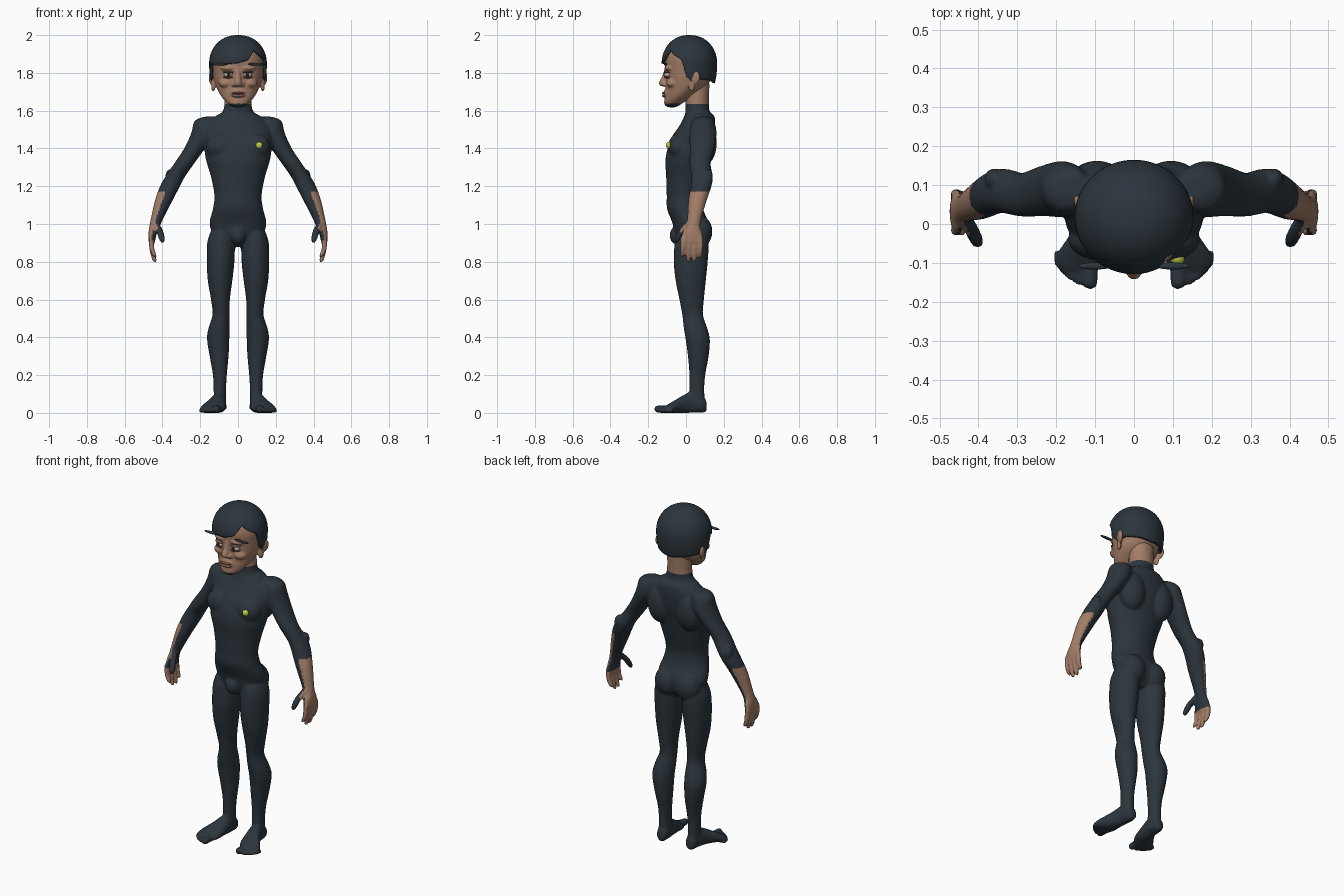
import bpy, bmesh, math
from mathutils import Vector, Matrix

cube = bpy.data.objects.get("Cube")
if cube:
    bpy.data.objects.remove(cube, do_unlink=True)


def material(name, rgb):
    m = bpy.data.materials.new(name)
    m.use_nodes = True
    m.diffuse_color = (*rgb, 1)
    node = m.node_tree.nodes["Principled BSDF"]
    node.inputs["Base Color"].default_value = (*rgb, 1)
    node.inputs["Roughness"].default_value = 0.8
    return m


SUIT = material("dark suit", (0.025, 0.036, 0.046))
SKIN = material("brown skin", (0.36, 0.205, 0.135))
LIP = material("lip brown", (0.23, 0.105, 0.08))
WHITE = material("eye white", (0.5, 0.45, 0.4))
IRIS = material("dark iris", (0.03, 0.018, 0.012))
LIME = material("lime badge", (0.5, 0.6, 0.06))


def spline(rings, steps=5):
    """Catmull-Rom resampling of a list of section tuples."""
    out = []
    for i in range(len(rings) - 1):
        a, b, c, d = (rings[max(0, min(len(rings) - 1, i + k))] for k in (-1, 0, 1, 2))
        for s in range(steps):
            t = s / steps
            out.append([0.5 * (2 * q + (r - p) * t + (2 * p - 5 * q + 4 * r - w) * t * t
                               + (3 * q - p - 3 * r + w) * t ** 3)
                        for p, q, r, w in zip(a, b, c, d)])
    return out + [list(rings[-1])]


def loft(bm, rings, side=1, up=False, n=32):
    """Closed tube through sections (x, y, z, r1, r2); up = sections stand upright."""
    loops = []
    for x, y, z, r1, r2 in spline(rings):
        loop = []
        for k in range(n):
            a = math.tau * k / n
            u, v = r1 * math.cos(a), r2 * math.sin(a)
            p = (x + u, y, z + v) if up else (x + u, y + v, z)
            loop.append(bm.verts.new((p[0] * side, p[1], p[2])))
        loops.append(loop)
    for a, b in zip(loops, loops[1:]):
        for k in range(n):
            bm.faces.new((a[k], a[k - 1], b[k - 1], b[k]))
    bm.faces.new(loops[0])
    bm.faces.new(loops[-1])


def ball(bm, pos, size, side=1, tilt=0):
    m = (Matrix.Translation((pos[0] * side, pos[1], pos[2]))
         @ Matrix.Rotation(tilt * side, 4, 'Z') @ Matrix.Diagonal((*size, 1)))
    bmesh.ops.create_uvsphere(bm, u_segments=24, v_segments=16, radius=1, matrix=m)


def finish(bm, name, mats):
    bmesh.ops.recalc_face_normals(bm, faces=bm.faces)
    me = bpy.data.meshes.new(name)
    bm.to_mesh(me)
    bm.free()
    ob = bpy.data.objects.new(name, me)
    bpy.context.collection.objects.link(ob)
    for m in mats:
        me.materials.append(m)
    me.shade_smooth()
    return ob


def fuse(ob, voxel, rule, mats):
    """Melt overlapping pieces into one skin and colour its faces by rule."""
    mod = ob.modifiers.new("fuse", 'REMESH')
    mod.mode, mod.voxel_size = 'VOXEL', voxel
    mod = ob.modifiers.new("soften", 'SMOOTH')
    mod.factor, mod.iterations = 0.5, 4
    deps = bpy.context.evaluated_depsgraph_get()
    me = bpy.data.meshes.new_from_object(ob.evaluated_get(deps))
    ob.modifiers.clear()
    ob.data = me
    me.materials.clear()
    for m in mats:
        me.materials.append(m)
    for p in me.polygons:
        p.material_index = rule(p.center, p.normal)
    me.shade_smooth()


# Torso and neck
bm = bmesh.new()
torso = [(.88, .02, .04, .05), (.93, .03, .12, .085), (1, .025, .15, .095),
         (1.08, -.005, .133, .095), (1.15, -.01, .125, .092), (1.25, 0, .143, .105),
         (1.35, .01, .172, .118), (1.45, .035, .18, .115), (1.52, .06, .17, .095),
         (1.57, .07, .12, .08), (1.61, .06, .075, .062), (1.75, .06, .07, .065)]
loft(bm, [(0, cy, z, rx, ry) for z, cy, rx, ry in torso], n=48)
ball(bm, (0, -.045, .94), (.042, .042, .05))

for s in (1, -1):
    # Chest, shoulder blades and buttocks
    ball(bm, (.085, -.038, 1.41), (.085, .056, .07), s)
    ball(bm, (.095, .095, 1.43), (.08, .068, .12), s)
    ball(bm, (.068, .07, .96), (.075, .07, .085), s)
    # Arm and palm
    loft(bm, [(.15, .09, 1.568, .03, .03), (.17, .09, 1.545, .06, .058),
              (.185, .09, 1.48, .063, .072), (.23, .085, 1.4, .055, .065),
              (.285, .075, 1.32, .053, .056), (.333, .085, 1.25, .052, .057),
              (.36, .08, 1.2, .053, .055), (.395, .06, 1.12, .046, .048),
              (.438, .04, 1, .029, .036), (.452, .033, .95, .022, .054),
              (.457, .03, .9, .016, .056)], s)
    # Elbow point
    ball(bm, (.36, .115, 1.25), (.025, .028, .04), s)
    # Fingers and thumb
    for i, tip in enumerate((.825, .798, .798, .82)):
        y = -.016 + .031 * i
        loft(bm, [(.457, y, .93, .014, .014), (.456, y, .87, .014, .0135),
                  (.442, y - .003, tip + .01, .012, .011),
                  (.438, y - .004, tip, .005, .005)], s, n=16)
    loft(bm, [(.435, .02, 1.01, .015, .02), (.415, -.02, .965, .019, .019),
              (.403, -.045, .92, .016, .016), (.4, -.05, .9, .007, .007)], s, n=16)
    # Leg
    loft(bm, [(.085, .03, .96, .06, .075), (.09, .03, .9, .073, .09),
              (.092, .025, .8, .073, .09), (.095, .025, .7, .065, .08),
              (.093, .03, .6, .05, .065), (.09, .035, .52, .045, .055),
              (.1, .05, .45, .056, .062), (.105, .062, .39, .059, .064),
              (.1, .065, .3, .05, .055), (.096, .06, .2, .037, .042),
              (.096, .057, .12, .033, .04), (.095, .058, .02, .034, .045)], s)
    # Foot and toes
    loft(bm, [(.095, .11, .03, .012, .015), (.095, .095, .042, .03, .04),
              (.1, .03, .055, .037, .055), (.112, -.02, .045, .048, .045),
              (.13, -.07, .03, .064, .03), (.142, -.105, .02, .058, .02),
              (.14, -.12, .018, .045, .014)], s, up=True)
    for x, y, r in ((.113, -.168, .02), (.142, -.158, .014), (.162, -.146, .0135),
                    (.179, -.132, .013), (.194, -.112, .012)):
        loft(bm, [(x, -.07, r, r, r), (x, y + .025, r, r, r),
                  (x, y + .008, r, r * .85, r * .8), (x, y, r, r * .3, r * .3)],
             s, up=True, n=16)


def body_rule(c, n):
    out = n.x * (1 if c.x > 0 else -1)
    back_of_hand = abs(c.x) > .37 and c.z < 1.17 and out > .15 and abs(c.x) > .42 - .2 * (c.z - 1)
    fingers = abs(c.x) > .426 and c.z < .915
    return int(back_of_hand or fingers or c.z > 1.632)


body = finish(bm, "body", [SUIT])
fuse(body, .007, body_rule, [SUIT, SKIN])

# Head with nose, brow ridge, cheeks, lips base and ears
bm = bmesh.new()
skull = [(1.618, -.075, .025, .022), (1.635, -.07, .052, .045), (1.67, -.042, .085, .07),
         (1.72, -.003, .112, .104), (1.77, .012, .126, .121), (1.82, .018, .132, .128),
         (1.87, .018, .135, .131), (1.92, .018, .12, .119), (1.96, .02, .09, .085),
         (1.98, .02, .03, .03)]
loft(bm, [(0, cy, z, rx, ry) for z, cy, rx, ry in skull], n=48)
loft(bm, [(0, -.1, 1.825, .013, .014), (0, -.112, 1.78, .014, .015),
          (0, -.122, 1.75, .02, .022), (0, -.118, 1.73, .018, .016)], n=16)
ball(bm, (0, -.122, 1.743), (.02, .022, .015))
ball(bm, (0, -.098, 1.69), (.045, .022, .03))
ball(bm, (0, -.092, 1.645), (.035, .025, .02))
for s in (1, -1):
    ball(bm, (.021, -.112, 1.738), (.014, .015, .011), s)
    ball(bm, (.055, -.09, 1.825), (.04, .022, .012), s, .35)
    ball(bm, (.07, -.078, 1.745), (.035, .025, .022), s, .5)
    ball(bm, (.138, .045, 1.775), (.013, .032, .04), s, -.4)
    ball(bm, (.131, .03, 1.73), (.01, .018, .03), s, -.3)
head = finish(bm, "head", [SKIN])
fuse(head, .006, lambda c, n: int(c.z < 1.638), [SKIN, SUIT])

# Lips
for name, z, h in (("upper_lip", 1.693, .007), ("lower_lip", 1.679, .009)):
    bm = bmesh.new()
    ball(bm, (0, -.114, z), (.034, .013, h))
    finish(bm, name, [LIP])

# Eyes, lids and eyebrows
for s, label in ((1, "left"), (-1, "right")):
    for part, pos, size, mat, tilt in (
            ("eyeball", (.051, -.096, 1.79), (.024, .02, .014), WHITE, .3),
            ("iris", (.05, -.112, 1.79), (.01, .006, .011), IRIS, .2),
            ("upper_lid", (.051, -.098, 1.804), (.03, .02, .006), LIP, .3),
            ("lower_lid", (.051, -.097, 1.776), (.027, .018, .005), LIP, .3),
            ("eyebrow", (.1, -.108, 1.846), (.046, .009, .007), SUIT, 0)):
        bm = bmesh.new()
        ball(bm, pos, size, s, tilt)
        finish(bm, f"{label}_{part}", [mat])

# Hair cap with a swept fringe: hem height by angle from the front
HEM = [(-180, 1.745), (-115, 1.765), (-95, 1.755), (-84, 1.78), (-75, 1.85), (-55, 1.84),
       (-30, 1.845), (0, 1.852), (20, 1.868), (38, 1.925), (52, 1.9), (73, 1.87),
       (84, 1.78), (95, 1.755), (115, 1.765), (180, 1.745)]


def hem(deg):
    for (a, za), (b, zb) in zip(HEM, HEM[1:]):
        if deg <= b:
            return za + (zb - za) * (deg - a) / (b - a)


bm = bmesh.new()
COLS, ROWS = 120, 20
grid = []
for i in range(COLS):
    deg = -180 + 360 * i / COLS
    a = math.radians(deg)
    low = math.asin((hem(deg) - 1.85) / .15)
    col = []
    for j in range(ROWS):
        phi = low + (math.pi / 2 - low) * j / ROWS
        r = math.cos(phi) ** .9 if phi > 0 else 1 - .3 * (1 - math.cos(phi))
        col.append(bm.verts.new((.153 * r * math.sin(a), .018 - .147 * r * math.cos(a),
                                 1.85 + .15 * math.sin(phi))))
    grid.append(col)
crown = bm.verts.new((0, .018, 2))
for i in range(COLS):
    a, b = grid[i - 1], grid[i]
    for j in range(ROWS - 1):
        bm.faces.new((a[j], b[j], b[j + 1], a[j + 1]))
    bm.faces.new((a[-1], b[-1], crown))
hair = finish(bm, "hair", [SUIT])
mod = hair.modifiers.new("thickness", 'SOLIDIFY')
mod.thickness, mod.offset = .016, -1

# Chest badge
bm = bmesh.new()
bmesh.ops.create_icosphere(bm, subdivisions=2, radius=.019,
                           matrix=Matrix.Translation(Vector((.112, -.088, 1.416))))
finish(bm, "chest_badge", [LIME])
